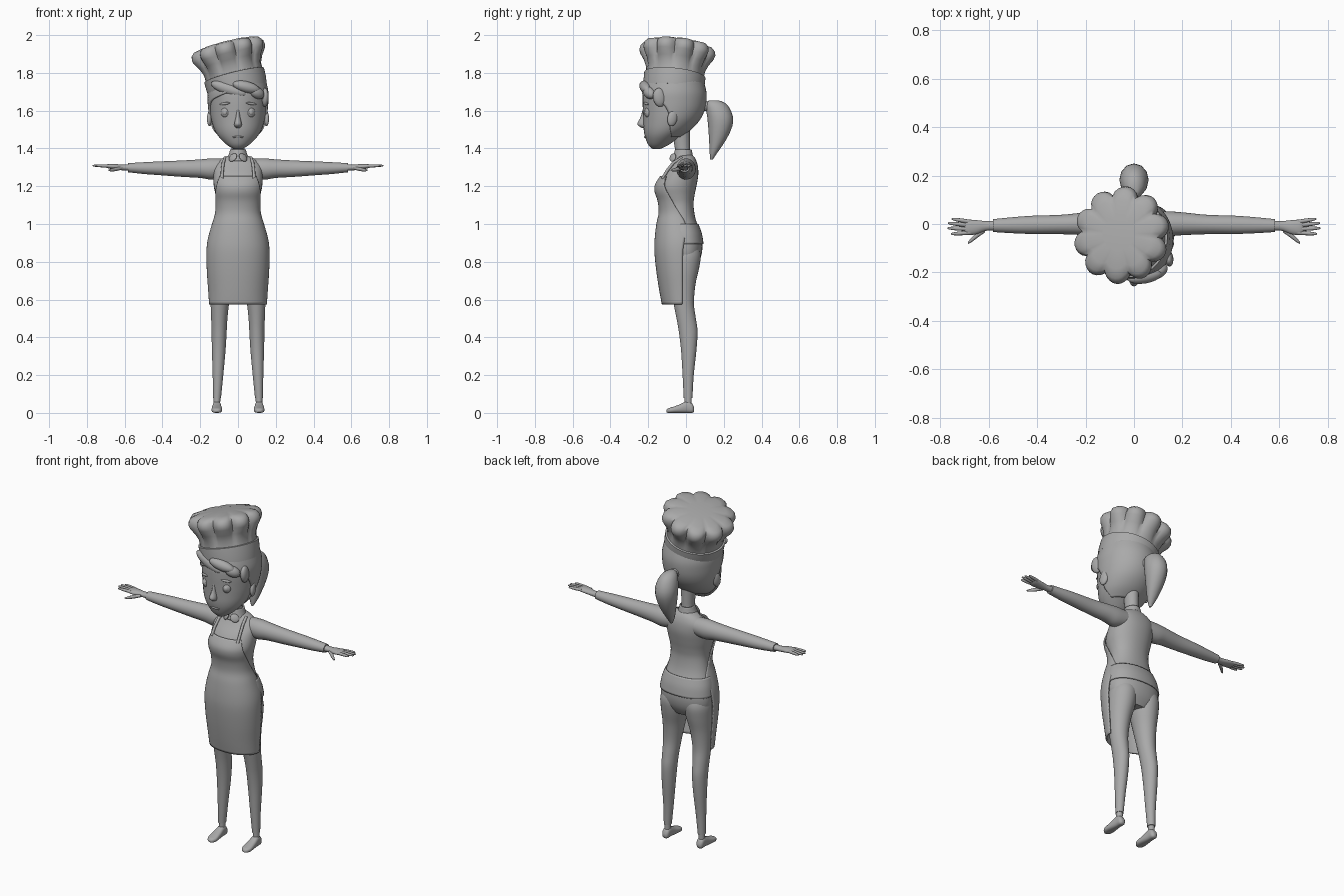
import bpy, bmesh, math
from mathutils import Vector, Matrix, Euler

grey = bpy.data.materials.new("plain grey")
grey.diffuse_color = (0.4, 0.4, 0.4, 1)


def finish(name, bm, mirror=False, thick=0):
    bmesh.ops.recalc_face_normals(bm, faces=bm.faces)
    me = bpy.data.meshes.new(name)
    bm.to_mesh(me)
    bm.free()
    me.materials.append(grey)
    ob = bpy.data.objects.new(name, me)
    bpy.context.collection.objects.link(ob)
    bpy.ops.object.select_all(action='DESELECT')
    ob.select_set(True)
    bpy.context.view_layer.objects.active = ob
    bpy.ops.object.shade_smooth_by_angle(angle=math.radians(50))
    if thick:
        m = ob.modifiers.new("thickness", 'SOLIDIFY')
        m.thickness, m.offset = thick, -1
    if mirror:
        m = ob.modifiers.new("mirror", 'MIRROR')
        m.use_mirror_merge = False
    return ob


def smooth_rows(rows, sub):
    """Catmull-Rom interpolation between the given cross-sections."""
    out = []
    for i in range(len(rows) - 1):
        a, b, c, d = (rows[max(i - 1, 0)], rows[i], rows[i + 1], rows[min(i + 2, len(rows) - 1)])
        for k in range(sub):
            t = k / sub
            out.append([0.5 * (2 * q + (r - p) * t + (2 * p - 5 * q + 4 * r - s) * t * t
                               + (3 * q - p - 3 * r + s) * t ** 3) for p, q, r, s in zip(a, b, c, d)])
    return out + [list(rows[-1])]


def loft(name, rows, axis='z', n=28, p=2.0, sub=4, mirror=False, arc=None, thick=0, grow=0):
    """Rows are (position, centre, radius, low, high[, half angle]); low is the front side."""
    bm = bmesh.new()
    rings = []
    for row in smooth_rows(rows, sub):
        t, c, r, lo, hi = row[:5]
        mid, h = (lo + hi) / 2, (hi - lo) / 2 + grow
        r += grow
        ring = []
        for k in range(n + 1 if arc else n):
            if arc:
                half = math.radians(min(row[5], 180))
                a = half * (2 * k / n - 1) + (math.pi if arc == 'back' else 0)
            else:
                a = 2 * math.pi * k / n
            s, co = math.sin(a), math.cos(a)
            u = c + r * math.copysign(abs(s) ** (2 / p), s)
            v = mid - h * math.copysign(abs(co) ** (2 / p), co)
            pt = {'z': (u, v, t), 'x': (t, v, u), 'y': (u, t, max(v, 0))}[axis]
            ring.append(bm.verts.new(pt))
        rings.append(ring)
    for A, B in zip(rings, rings[1:]):
        for k in range(n):
            j = (k + 1) % len(A)
            bm.faces.new((A[k], A[j], B[j], B[k]))
    if not arc and not thick:
        bm.faces.new(rings[0])
        bm.faces.new(rings[-1])
    return finish(name, bm, mirror, thick)


def ball(name, loc, size, rot=(0, 0, 0), mirror=False):
    bm = bmesh.new()
    M = (Matrix.Translation(loc) @ Euler([math.radians(r) for r in rot]).to_matrix().to_4x4()
         @ Matrix.Diagonal((*size, 1)))
    bmesh.ops.create_uvsphere(bm, u_segments=20, v_segments=12, radius=1, matrix=M)
    return finish(name, bm, mirror)


# Head and neck
skull = [(1.398, 0, .025, -.178, -.135), (1.42, 0, .06, -.2, -.09), (1.46, 0, .1, -.216, -.035),
         (1.50, 0, .125, -.224, .02), (1.55, 0, .141, -.226, .065), (1.60, 0, .149, -.228, .09),
         (1.65, 0, .153, -.23, .1), (1.70, 0, .153, -.228, .1), (1.76, 0, .14, -.21, .085)]
loft("head", skull, n=36)
loft("neck", [(1.33, 0, .05, -.06, .04), (1.38, 0, .036, -.055, .022), (1.42, 0, .035, -.062, .02),
              (1.50, 0, .04, -.07, .02)])

# Face details
loft("nose", [(1.605, 0, .008, -.23, -.2), (1.565, 0, .012, -.241, -.2), (1.535, 0, .019, -.257, -.2),
              (1.52, 0, .019, -.252, -.2), (1.508, 0, .01, -.232, -.2)], n=16)
ball("eye", (.068, -.203, 1.59), (.023, .016, .026), (0, 0, 20), True)
ball("iris", (.07, -.213, 1.59), (.013, .009, .015), (0, 0, 20), True)
ball("eyebrow", (.07, -.211, 1.637), (.03, .007, .007), (0, 8, 24), True)
ball("lips", (0, -.214, 1.46), (.03, .008, .006))
ball("ear", (.149, -.072, 1.56), (.014, .027, .043), (-12, 0, 15), True)

# Hair shell, fringe and ponytail
hair_half = [0, 0, 60, 82, 92, 100, 116, 160, 180]
loft("hair", [(*s, h) for s, h in zip(skull[2:], hair_half[2:])], n=40, arc='back', thick=.012, grow=.008)
ball("fringe_sweep", (-.05, -.2, 1.715), (.1, .028, .032), (0, 18, -12))
ball("fringe_middle", (.045, -.215, 1.725), (.075, .03, .03), (0, 14, 10))
ball("fringe_lock", (.1, -.195, 1.695), (.045, .028, .03), (0, 25, 32))
ball("side_lock", (.142, -.14, 1.67), (.02, .035, .05), (10, 0, 10))
ball("hair_tie", (0, .105, 1.625), (.025, .022, .028))
loft("ponytail", [(1.342, 0, .006, .128, .142), (1.38, 0, .025, .125, .168), (1.45, 0, .045, .122, .215),
                  (1.52, 0, .058, .117, .246), (1.57, 0, .06, .112, .248), (1.615, 0, .05, .104, .23),
                  (1.642, 0, .035, .106, .205), (1.655, 0, .015, .125, .17)], n=12, sub=2)

# Tilted hat: plain band below, scalloped crown above
profile = [(.157, 0), (.162, .04), (.163, .086), (.154, .088), (.155, .12), (.168, .155), (.188, .19),
           (.194, .21), (.19, .232), (.176, .248), (.14, .258), (.07, .264)]
M = (Matrix.Translation((0, -.068, 1.705)) @ Matrix.Rotation(math.radians(-14), 4, 'Y')
     @ Matrix.Rotation(math.radians(-6), 4, 'X'))
bm = bmesh.new()
rings = []
for r, h in profile:
    amp = .035 * min(max((h - .088) / .1, 0), 1) * (r / .19) ** 2
    ring = []
    for k in range(80):
        a = 2 * math.pi * k / 80
        rr = r + amp * (abs(math.sin(5 * a + .4)) ** .7 - .75)
        ring.append(bm.verts.new(M @ Vector((rr * math.cos(a), rr * math.sin(a), h))))
    rings.append(ring)
for A, B in zip(rings, rings[1:]):
    for k in range(80):
        j = (k + 1) % 80
        bm.faces.new((A[k], A[j], B[j], B[k]))
bm.faces.new(rings[0])
bm.faces.new(rings[-1])
finish("hat", bm)

# Shirt body and collar
torso = [(.77, 0, .1, -.06, .05), (.82, 0, .145, -.09, .077), (.88, 0, .155, -.11, .087),
         (.95, 0, .145, -.115, .078), (1.03, 0, .122, -.115, .05), (1.10, 0, .112, -.12, .04),
         (1.15, 0, .118, -.143, .045), (1.20, 0, .128, -.15, .055), (1.26, 0, .13, -.122, .065),
         (1.31, 0, .125, -.08, .062), (1.345, 0, .088, -.055, .05), (1.365, 0, .045, -.045, .035)]
loft("shirt_and_hips", torso, p=2.2, n=36)
loft("collar", [(1.335, 0, .062, -.075, .045), (1.365, 0, .05, -.066, .036), (1.395, 0, .041, -.058, .03)],
     thick=.008)
ball("collar_point", (.027, -.07, 1.352), (.026, .008, .022), (-30, 35, 20), True)

# Apron: open at the back, with a waistband and shoulder straps
apron = [(.575, 0, .153, -.128, .088, 90), (.65, 0, .158, -.142, .1, 91), (.75, 0, .165, -.157, .1, 94),
         (.85, 0, .167, -.167, .097, 97), (.92, 0, .16, -.166, .092, 102), (1.0, 0, .138, -.157, .065, 112),
         (1.06, 0, .121, -.145, .05, 96), (1.12, 0, .122, -.15, .05, 78), (1.17, 0, .13, -.166, .055, 66),
         (1.21, 0, .134, -.164, .06, 56), (1.255, 0, .132, -.136, .068, 46)]
loft("apron", apron, p=2.15, n=40, arc='front', thick=.008)
loft("waistband", [(.895, 0, .154, -.112, .087), (.95, 0, .146, -.115, .078), (1.0, 0, .131, -.115, .06)],
     p=2.2, n=36, thick=.006, grow=.006)
cu = bpy.data.curves.new("apron_strap", 'CURVE')
cu.dimensions = '3D'
cu.bevel_depth = .008
cu.materials.append(grey)
for side in (-1, 1):
    sp = cu.splines.new('POLY')
    path = [(.085, -.125, 1.24), (.083, -.098, 1.285), (.078, -.066, 1.325), (.068, -.02, 1.352)]
    sp.points.add(len(path) - 1)
    for pt, (x, y, z) in zip(sp.points, path):
        pt.co = (side * x, y, z, 1)
bpy.context.collection.objects.link(bpy.data.objects.new("apron_strap", cu))

# Arms and hands
loft("sleeve", [(.07, 1.295, .05, -.045, .05), (.14, 1.291, .056, -.05, .052), (.2, 1.293, .049, -.046, .048),
                (.3, 1.293, .043, -.042, .038), (.42, 1.295, .036, -.041, .034), (.5, 1.296, .031, -.038, .028),
                (.582, 1.298, .024, -.033, .02)], axis='x', mirror=True)
loft("palm", [(.57, 1.299, .018, -.028, .014), (.61, 1.299, .015, -.028, .012), (.65, 1.303, .015, -.042, .016),
              (.685, 1.306, .012, -.046, .018), (.7, 1.306, .006, -.042, .015)], axis='x', n=20, mirror=True)
for name, y0, y1, tip in (("little_finger", .009, .021, .752), ("ring_finger", -.006, .004, .768),
                          ("middle_finger", -.021, -.017, .77), ("index_finger", -.036, -.041, .755)):
    rows = []
    for f, r in ((0, .008), (.35, .0085), (.7, .0075), (.93, .005), (1, .002)):
        y = y0 + (y1 - y0) * f
        rows.append((.675 + (tip - .675) * f, 1.307 + .002 * f, r, y - r, y + r))
    loft(name, rows, axis='x', n=10, sub=2, mirror=True)
loft("thumb", [(.615, 1.296, .008, -.035, -.01), (.645, 1.29, .01, -.056, -.032),
               (.67, 1.286, .008, -.075, -.056), (.685, 1.284, .003, -.082, -.074)],
     axis='x', n=10, sub=2, mirror=True)

# Legs and feet
loft("leg", [(.08, .111, .021, -.012, .034), (.2, .106, .028, -.018, .041), (.33, .102, .036, -.026, .055),
             (.43, .1, .04, -.038, .061), (.5, .099, .043, -.05, .052), (.58, .096, .049, -.066, .042),
             (.68, .089, .06, -.085, .05), (.77, .08, .073, -.095, .07), (.84, .076, .075, -.09, .078),
             (.9, .07, .06, -.07, .06)], mirror=True)
loft("ankle", [(.03, .112, .017, -.008, .03), (.09, .111, .018, -.008, .03)], n=20, mirror=True)
loft("foot", [(.043, .112, .01, .008, .028), (.032, .112, .02, 0, .05), (.005, .112, .022, 0, .062),
              (-.035, .112, .026, 0, .044), (-.075, .112, .028, 0, .03), (-.095, .112, .02, 0, .024),
              (-.104, .112, .008, .004, .015)], axis='y', p=2.6, n=20, mirror=True)
